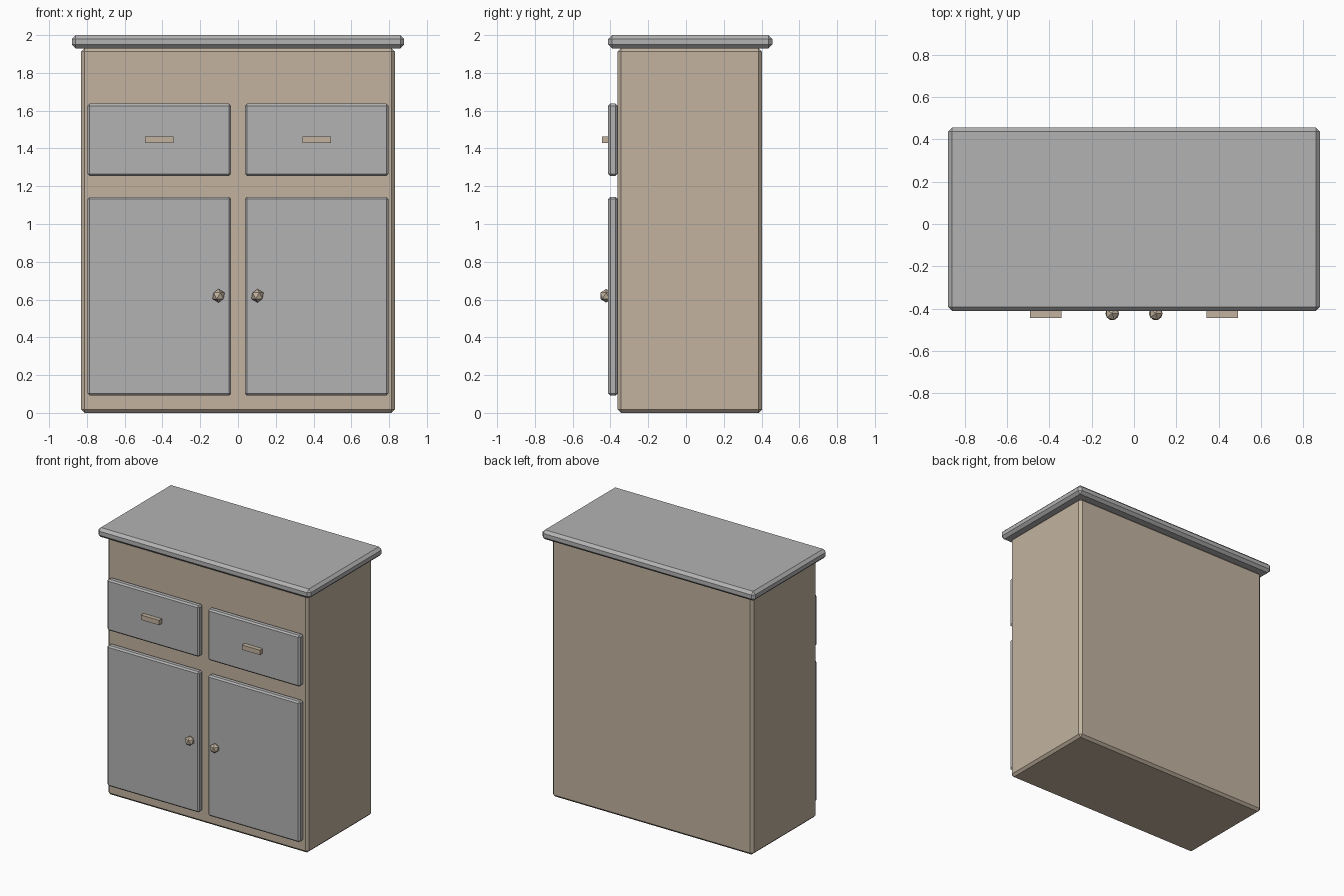
import bpy

if "Cube" in bpy.data.objects:
    bpy.data.objects.remove(bpy.data.objects["Cube"])


def material(name, rgb):
    m = bpy.data.materials.new(name)
    m.diffuse_color = (*rgb, 1)
    m.use_nodes = True
    m.node_tree.nodes["Principled BSDF"].inputs["Base Color"].default_value = m.diffuse_color
    return m


GREY = material("grey paint", (0.45, 0.45, 0.45))
BEIGE = material("beige wood", (0.54, 0.45, 0.35))


def box(name, x, y, z, mat, chamfer=0.0):
    """Box spanning the given (min, max) ranges, with chamfered edges."""
    spans = (x, y, z)
    bpy.ops.mesh.primitive_cube_add(size=1, location=[(a + b) / 2 for a, b in spans])
    ob = bpy.context.object
    ob.name = name
    ob.scale = [b - a for a, b in spans]
    bpy.ops.object.transform_apply(location=False, rotation=False, scale=True)
    ob.data.materials.append(mat)
    if chamfer:
        bevel = ob.modifiers.new("chamfer", "BEVEL")
        bevel.width = chamfer
        bevel.segments = 1
    return ob


# Carcass and worktop
box("cabinet_body", (-0.83, 0.83), (-0.362, 0.403), (0.0, 1.93), BEIGE, 0.018)
box("worktop", (-0.88, 0.88), (-0.412, 0.457), (1.93, 2.0), GREY, 0.02)

# Drawers, doors and their hardware on both halves
for side, s in (("left", -1), ("right", 1)):
    def span(a, b):
        return tuple(sorted((s * a, s * b)))

    box(f"{side}_drawer_front", span(0.036, 0.797), (-0.412, -0.362), (1.255, 1.637), GREY, 0.011)
    box(f"{side}_door", span(0.036, 0.797), (-0.412, -0.362), (0.092, 1.143), GREY, 0.011)
    box(f"{side}_drawer_handle", span(0.342, 0.492), (-0.444, -0.405), (1.428, 1.464), BEIGE)

    # Faceted door knob
    bpy.ops.mesh.primitive_ico_sphere_add(subdivisions=1, radius=0.036,
                                          location=(s * 0.103, -0.423, 0.62))
    knob = bpy.context.object
    knob.name = f"{side}_door_knob"
    knob.data.materials.append(BEIGE)
